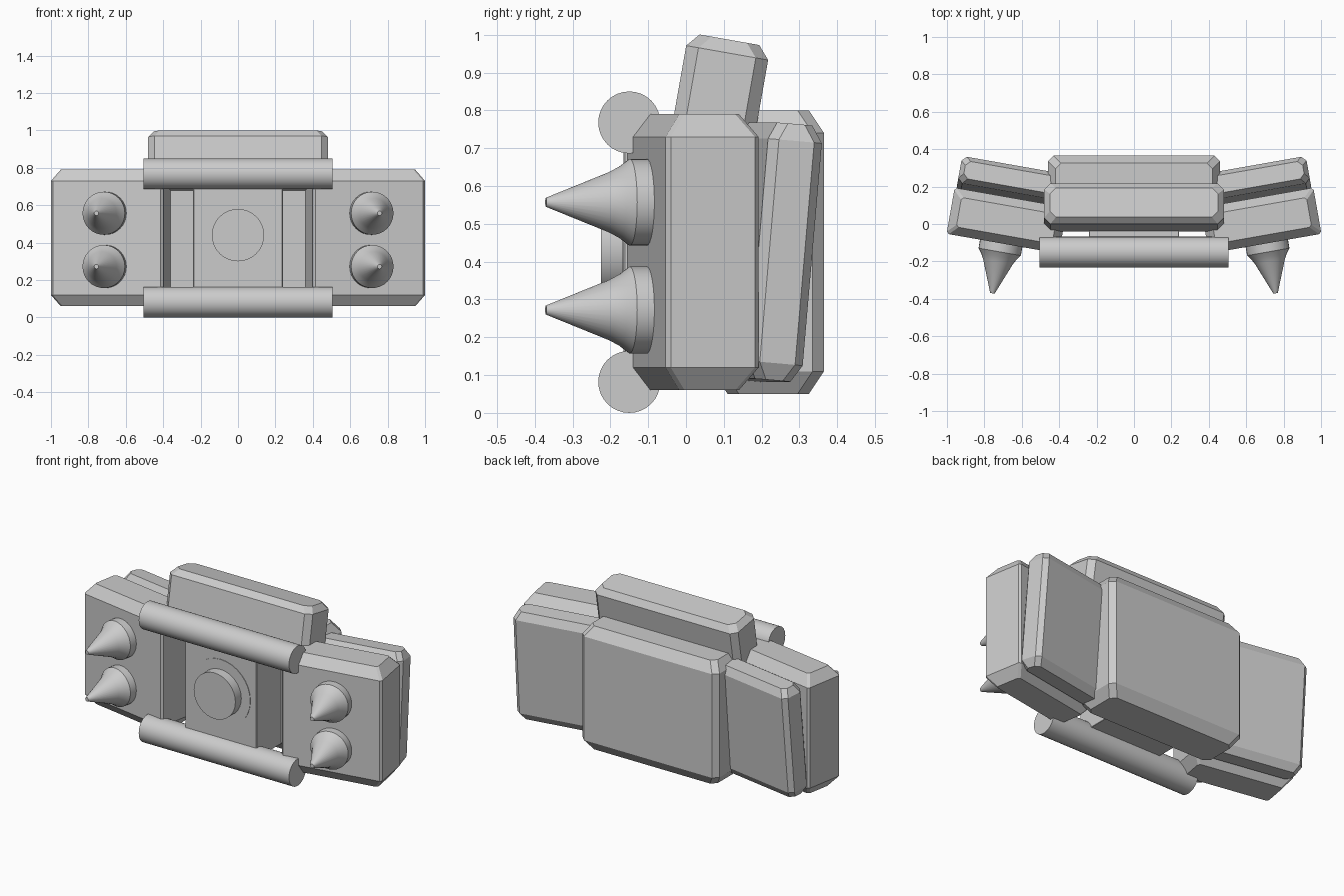
import bpy
import bmesh
from math import radians, pi, cos, sin

if "Cube" in bpy.data.objects:
    bpy.data.objects.remove(bpy.data.objects["Cube"], do_unlink=True)

GREY = (0.6, 0.6, 0.6, 1.0)
metal = bpy.data.materials.new("plain_grey")
metal.use_nodes = True
metal.diffuse_color = GREY
metal.node_tree.nodes["Principled BSDF"].inputs["Base Color"].default_value = GREY


def loft(name, rings, loc, rot=(0, 0, 0), smooth=False):
    """Skin a stack of (outline, height) rings and cap both ends."""
    bm = bmesh.new()
    loops = [[bm.verts.new((x, y, z)) for x, y in outline] for outline, z in rings]
    n = len(loops[0])
    for low, high in zip(loops, loops[1:]):
        for i in range(n):
            j = (i + 1) % n
            bm.faces.new((low[i], low[j], high[j], high[i]))
    bm.faces.new(loops[0][::-1])
    bm.faces.new(loops[-1])
    bmesh.ops.recalc_face_normals(bm, faces=bm.faces)
    mesh = bpy.data.meshes.new(name)
    bm.to_mesh(mesh)
    bm.free()
    mesh.materials.append(metal)
    obj = bpy.data.objects.new(name, mesh)
    obj.location = loc
    obj.rotation_euler = [radians(a) for a in rot]
    bpy.context.collection.objects.link(obj)
    if smooth:
        bpy.ops.object.select_all(action="DESELECT")
        obj.select_set(True)
        bpy.context.view_layer.objects.active = obj
        bpy.ops.object.shade_smooth_by_angle(angle=radians(30))
    return obj


def circle(r, n=32):
    return [(r * cos(2 * pi * i / n), r * sin(2 * pi * i / n)) for i in range(n)]


def octagon(a, b, c):
    """Rectangle of half sizes a, b with corners cut by c."""
    return [(a, c - b), (a, b - c), (a - c, b), (c - a, b),
            (-a, b - c), (-a, c - b), (c - a, -b), (a - c, -b)]


def padded_block(name, size, loc, rot=(0, 0, 0), corner=0.03, inset=0.04, rise=0.06):
    """Block with cut corners and sloping shoulders above and below."""
    a, b, h = (s / 2 for s in size)
    wide = octagon(a, b, corner)
    narrow = octagon(a - inset, b - inset, corner)
    loft(name, [(narrow, -h), (wide, rise - h), (wide, h - rise), (narrow, h)], loc, rot)


def rod(name, r, length, loc, rot):
    loft(name, [(circle(r), -length / 2), (circle(r), length / 2)], loc, rot, True)


# Middle: rear pack, leaning top block and front panel
padded_block("rear_pack", (0.92, 0.295, 0.75), (0, 0.2175, 0.425))
padded_block("top_block", (0.96, 0.22, 0.31), (0, 0.088, 0.834), (-10, 0, 0), 0.033, 0.03, 0.035)
padded_block("front_panel", (0.48, 0.32, 0.65), (0, -0.005, 0.425), corner=0.004, inset=0.002, rise=0.002)

# Round boss on the panel
rod("boss_ring", 0.2, 0.04, (0, -0.148, 0.44), (90, 0, 0))
rod("boss", 0.14, 0.1, (0, -0.175, 0.44), (90, 0, 0))

# Horizontal bars
for label, z in (("lower", 0.082), ("upper", 0.768)):
    rod(label + "_bar", 0.082, 1.01, (0, -0.15, z), (0, 90, 0))

# Wings: front plate, leaning rear plate and two spikes on each side
spike_rings = [(circle(0.115), 0), (circle(0.115), 0.075), (circle(0.096), 0.1),
               (circle(0.08), 0.13), (circle(0.012), 0.3)]
for label, s in (("left", 1), ("right", -1)):
    padded_block(label + "_front_plate", (0.61, 0.25, 0.73), (0.68 * s, 0.018, 0.425),
                 (0, 0, 10 * s), 0.012, 0.045, 0.06)
    padded_block(label + "_rear_plate", (0.6, 0.145, 0.68), (0.64 * s, 0.215, 0.425),
                 (-5, 0, 10 * s), 0.025, 0.025, 0.045)
    for place, z in (("upper", 0.557), ("lower", 0.272)):
        loft(f"{label}_{place}_spike", spike_rings, (0.705 * s, -0.075, z),
             (90, 0, 10 * s), True)
